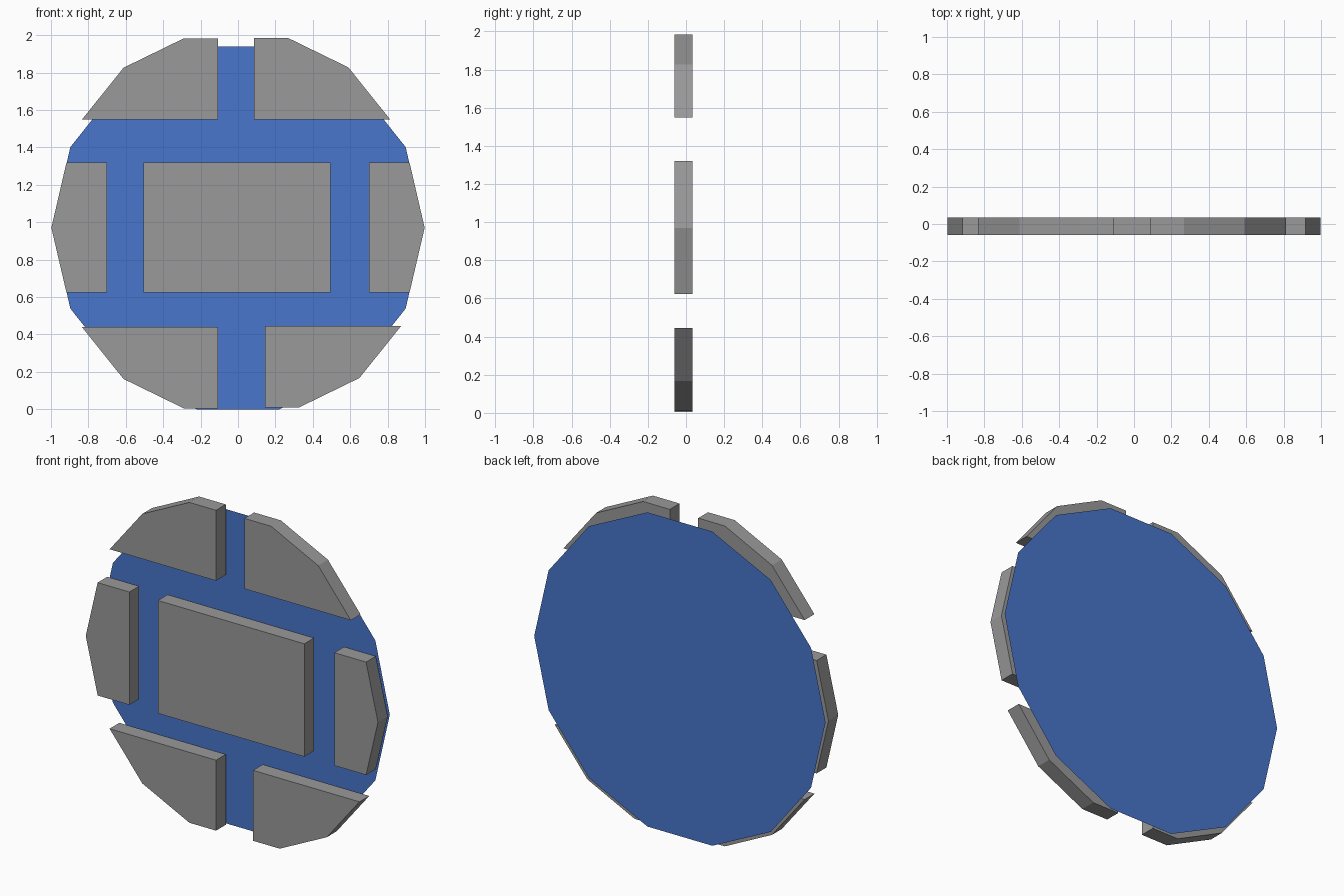
import bpy, bmesh, math

if "Cube" in bpy.data.objects:
    bpy.data.objects.remove(bpy.data.objects["Cube"])


def material(name, rgb):
    m = bpy.data.materials.new(name)
    m.diffuse_color = (*rgb, 1)
    m.use_nodes = True
    m.node_tree.nodes["Principled BSDF"].inputs["Base Color"].default_value = m.diffuse_color
    return m


blue = material("blue", (0.065, 0.18, 0.60))
grey = material("stone grey", (0.32, 0.32, 0.32))


def plate(name, outline, y, depth, mat):
    """Flat outline in x/z at front position y, extruded backwards by depth."""
    bm = bmesh.new()
    face = bm.faces.new([bm.verts.new((x, y, z)) for x, z in outline])
    if depth:
        ext = bmesh.ops.extrude_face_region(bm, geom=[face], use_keep_orig=True)
        verts = [g for g in ext["geom"] if isinstance(g, bmesh.types.BMVert)]
        bmesh.ops.translate(bm, verts=verts, vec=(0, depth, 0))
        bmesh.ops.recalc_face_normals(bm, faces=bm.faces)
    mesh = bpy.data.meshes.new(name)
    bm.to_mesh(mesh)
    bm.free()
    mesh.materials.append(mat)
    bpy.context.collection.objects.link(bpy.data.objects.new(name, mesh))


# Thin fourteen-sided backing sheet
R, CZ, SIDES = 0.995, 0.97, 14
ring = [(R * math.cos(2 * math.pi * i / SIDES), CZ + R * math.sin(2 * math.pi * i / SIDES))
        for i in range(SIDES)]
plate("backing_disc", ring, 0.06, 0, blue)

# Raised blocks in front of the sheet
FRONT, DEPTH = -0.06, 0.095
plate("centre_block", [(-0.505, 0.623), (0.495, 0.623), (0.495, 1.32), (-0.505, 1.32)],
      FRONT, DEPTH, grey)

for side, s in (("left", -1), ("right", 1)):
    outline = [(0.70, 0.623), (0.917, 0.623), (0.998, 0.97), (0.917, 1.32), (0.70, 1.32)]
    plate(side + "_block", [(s * x, z) for x, z in outline], FRONT, DEPTH, grey)

# Corner blocks share one outline, flipped and shifted
corner = [(0.108, 1.548), (0.835, 1.548), (0.612, 1.826), (0.29, 1.983), (0.108, 1.983)]
for name, s, dx, flip, base in (("upper_left_block", -1, 0, 1, 0),
                                ("upper_right_block", 1, -0.022, 1, 0.002),
                                ("lower_left_block", -1, 0, -1, 1.988),
                                ("lower_right_block", 1, 0.037, -1, 1.993)):
    plate(name, [(s * x + dx, base + flip * z) for x, z in corner], FRONT, DEPTH, grey)
